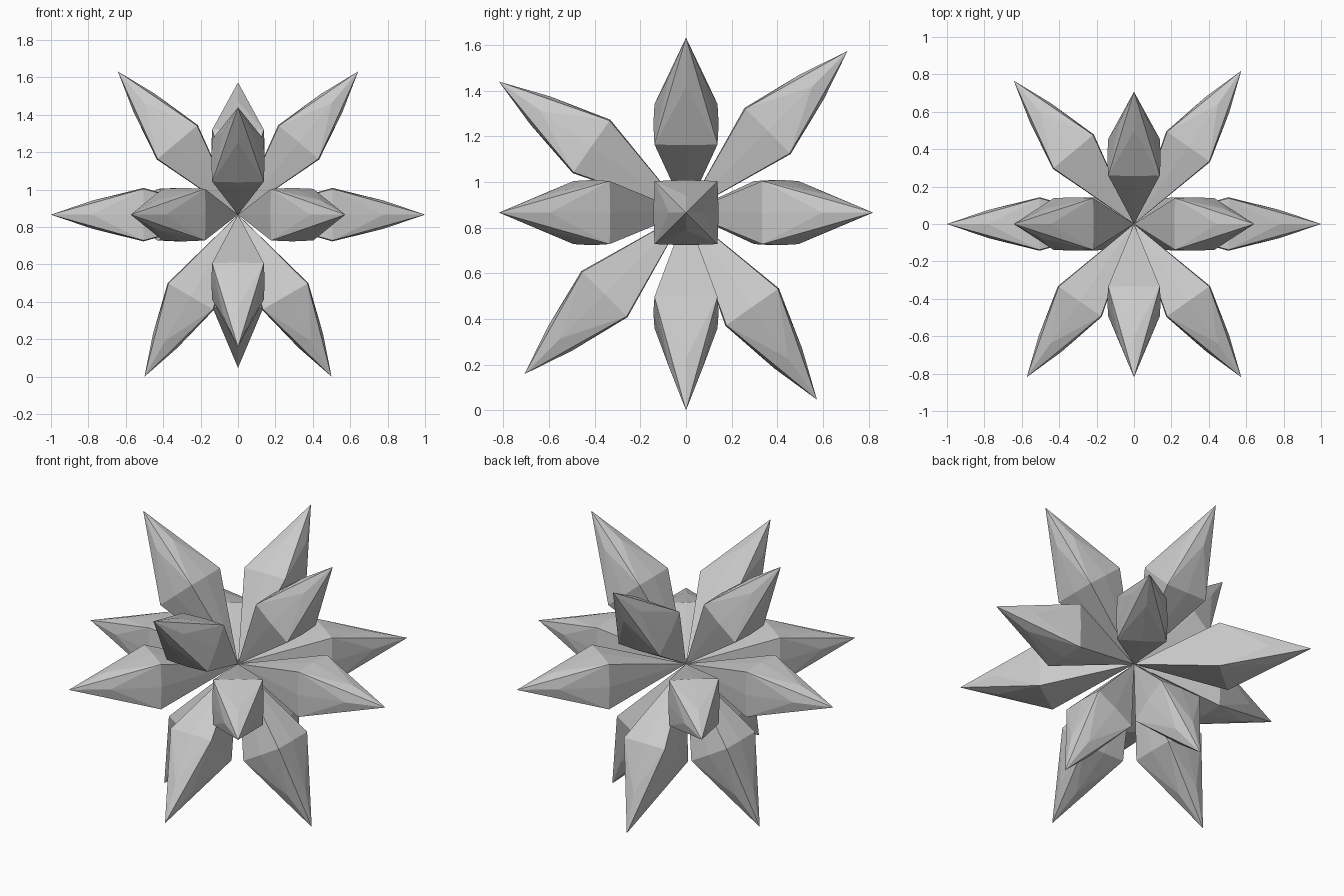
import bpy, bmesh
from math import cos, sin, radians
from mathutils import Vector

if "Cube" in bpy.data.objects:
    bpy.data.objects.remove(bpy.data.objects["Cube"])

CENTRE = Vector((0, 0, 0.866))
X, Y, Z = Vector((1, 0, 0)), Vector((0, 1, 0)), Vector((0, 0, 1))


def spike(name, right, up, degrees):
    """Square crystal spike lying in the right/up plane, pointed at both ends."""
    a = radians(degrees)
    axis = right * cos(a) + up * sin(a)
    s = right * -sin(a) + up * cos(a)
    n = axis.cross(s)
    bm = bmesh.new()
    root = bm.verts.new(CENTRE)
    tip = bm.verts.new(CENTRE + axis)
    ring, ridge = [], []
    for u, v in ((1, 1), (0, 1), (-1, 1), (-1, 0), (-1, -1), (0, -1), (1, -1), (1, 0)):
        w = 0.138 if u and v else 0.143
        ring.append(bm.verts.new(CENTRE + axis * 0.505 + (s * u + n * v) * w))
        # slight bulge along the middle of each long facet
        ridge.append(None if u and v else bm.verts.new(
            CENTRE + axis * 0.78 + (s * u + n * v) * 0.075))
    for i in range(8):
        j = (i + 1) % 8
        bm.faces.new((root, ring[j], ring[i]))
        r = ridge[i] or ridge[j]
        corner = ring[i] if ridge[i] is None else ring[j]
        bm.faces.new((ring[i], ring[j], r))
        bm.faces.new((corner, r, tip))
    bmesh.ops.recalc_face_normals(bm, faces=bm.faces)
    mesh = bpy.data.meshes.new(name)
    bm.to_mesh(mesh)
    bm.free()
    bpy.context.collection.objects.link(bpy.data.objects.new(name, mesh))


# Spikes in the horizontal plane
for d in (0, 55, 130, 180, 235, 305):
    spike(f"level_spike_{d}", X, Y, d)
# Spikes in the left-right upright plane
for d in (50, 130, 240, 300):
    spike(f"side_spike_{d}", X, Z, d)
# Spikes in the front-back upright plane
for d in (45, 145, 225, 305):
    spike(f"depth_spike_{d}", Y, Z, d)
